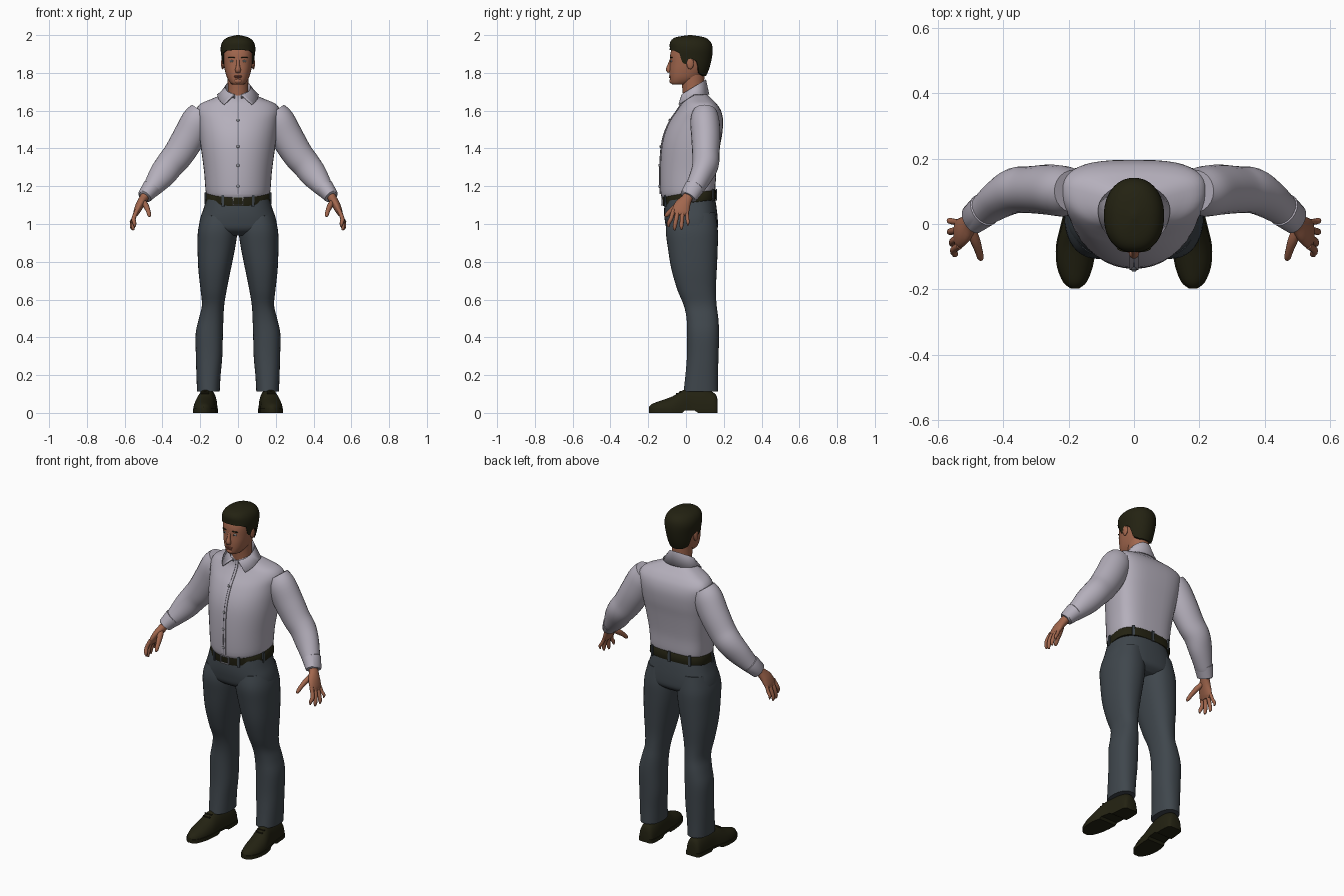
import bpy, bmesh, math
from mathutils import Vector

N = 40


def material(name, r, g, b):
    m = bpy.data.materials.new(name)
    m.diffuse_color = (r, g, b, 1)
    return m


SHIRT = material("shirt grey", 0.46, 0.43, 0.50)
PANTS = material("trouser slate", 0.050, 0.062, 0.073)
SKIN = material("skin", 0.36, 0.135, 0.075)
DARK = material("dark olive", 0.017, 0.016, 0.006)
LIPS = material("lip brown", 0.25, 0.075, 0.05)
EYE = material("eye pale", 0.40, 0.45, 0.50)
METAL = material("metal grey", 0.30, 0.30, 0.33)
SEAM = material("seam grey", 0.20, 0.19, 0.23)


def smooth(rows, k=4):
    """Catmull-Rom resampling of rows of numbers."""
    out = []
    for i in range(len(rows) - 1):
        p0, p1, p2, p3 = (rows[min(max(j, 0), len(rows) - 1)] for j in (i - 1, i, i + 1, i + 2))
        for s in range(k):
            t = s / k
            out.append([0.5 * (2 * b + (c - a) * t + (2 * a - 5 * b + 4 * c - d) * t * t
                               + (3 * b - a - 3 * c + d) * t ** 3)
                        for a, b, c, d in zip(p0, p1, p2, p3)])
    return out + [list(rows[-1])]


def oval(a, hw, yf, yb, ef=2.0, eb=2.0, mid=0.5):
    """Point on a section; the angle starts at the front."""
    s, c = math.sin(a), math.cos(a)
    e = 2 / (ef if c > 0 else eb)
    ym = yf + (yb - yf) * mid
    depth = ym - yf if c > 0 else yb - ym
    return (math.copysign(abs(s) ** e, s) * hw, ym - math.copysign(abs(c) ** e, c) * depth)


def loft(name, rings, mat, closed=True, caps=True):
    bm = bmesh.new()
    vs = [[bm.verts.new(p) for p in r] for r in rings]
    n = len(rings[0])
    for a, b in zip(vs, vs[1:]):
        for j in range(n if closed else n - 1):
            bm.faces.new((a[j], a[(j + 1) % n], b[(j + 1) % n], b[j]))
    if caps:
        bm.faces.new(vs[0])
        bm.faces.new(vs[-1])
    bmesh.ops.recalc_face_normals(bm, faces=bm.faces)
    me = bpy.data.meshes.new(name)
    bm.to_mesh(me)
    bm.free()
    me.materials.append(mat)
    ob = bpy.data.objects.new(name, me)
    bpy.context.collection.objects.link(ob)
    return ob


def tilt(y, z):
    """The waistline rises toward the back."""
    return z + 0.12 * y * max(0, min(1, (1.3 - z) / 0.12)) * max(0, min(1, (z - 1.0) / 0.08))


def body(name, rows, mat, side=1, ef=2.0, eb=2.0, mid=0.5, k=4):
    """Upright loft; rows are z, centre x, half width, front y, back y."""
    rings = []
    for z, cx, hw, yf, yb in smooth(rows, k):
        pts = [oval(2 * math.pi * j / N, hw, yf, yb, ef, eb, mid) for j in range(N)]
        rings.append([(side * (cx + x), y, tilt(y, z)) for x, y in pts])
    return loft(name, rings, mat)


def tube(name, rows, mat, side=1, n=24, k=4):
    """Limb loft; rows are x, y, z, radius along y, radius across."""
    rows = smooth(rows, k)
    ps = [Vector(r[:3]) for r in rows]
    rings = []
    for i, r in enumerate(rows):
        d = (ps[min(i + 1, len(ps) - 1)] - ps[max(i - 1, 0)]).normalized()
        u = (Vector((0, 1, 0)) - d * d.y).normalized()
        v = d.cross(u)
        ring = []
        for j in range(n):
            a = 2 * math.pi * j / n
            p = ps[i] + u * (math.cos(a) * r[3]) + v * (math.sin(a) * r[4])
            ring.append((p.x * side, p.y, p.z))
        rings.append(ring)
    return loft(name, rings, mat)


def blob(name, loc, size, mat):
    bpy.ops.mesh.primitive_uv_sphere_add(segments=16, ring_count=10, radius=1, location=loc)
    ob = bpy.context.object
    ob.name, ob.scale = name, size
    ob.data.materials.append(mat)
    return ob


def box(name, loc, size, mat):
    bpy.ops.mesh.primitive_cube_add(size=1, location=loc)
    ob = bpy.context.object
    ob.name, ob.scale = name, size
    ob.data.materials.append(mat)
    return ob


# Shirt body
torso = [(1.15, 0, .165, -.120, .150), (1.175, 0, .172, -.134, .156), (1.28, 0, .180, -.137, .161),
         (1.40, 0, .196, -.130, .178), (1.48, 0, .206, -.113, .192), (1.55, 0, .215, -.082, .196),
         (1.60, 0, .222, -.048, .185), (1.635, 0, .200, -.026, .163), (1.66, 0, .145, -.018, .138),
         (1.685, 0, .085, -.015, .113), (1.70, 0, .064, -.010, .103)]
body("shirt_body", torso, SHIRT, ef=2.1, eb=3.0, mid=0.62)

# Button strip with centre seam and buttons
front = [(r[0], r[3]) for r in smooth(torso) if 1.165 < r[0] < 1.68]
for name, w, off, mat in (("button_strip", .014, .004, SHIRT), ("strip_seam", .0016, .0055, SEAM)):
    loft(name, [[(-w, y + .01, tilt(y, z)), (-w, y - off, tilt(y, z)), (w, y - off, tilt(y, z)),
                 (w, y + .01, tilt(y, z))] for z, y in front], mat)
for z in (1.20, 1.31, 1.41, 1.55):
    y = min(front, key=lambda f: abs(f[0] - z))[1]
    blob("shirt_button", (0, y - .006, z), (.008, .004, .008), METAL)

# Folded collar, open at the front
cols = [[], [], []]
for i in range(41):
    t = -math.pi + 0.25 + (2 * math.pi - 0.5) * i / 40      # zero at the back
    s, a = (1 if t > 0 else -1), math.pi - abs(t)           # angle from the front
    b = 0.75 + (a - 0.25) * (math.pi - 0.75) / (math.pi - 0.25)
    cols[0].append((s * .060 * math.sin(a), .042 - .058 * math.cos(a), 1.665))
    cols[1].append((s * .068 * math.sin(a), .040 - .066 * math.cos(a), 1.722 - .040 * math.cos(a)))
    cols[2].append((s * .108 * math.sin(b), .042 - (.108 if b < 1.57 else .078) * math.cos(b),
                    1.685 - .072 * max(0, math.cos(b))))
collar = loft("collar", cols, SHIRT, closed=False, caps=False)
mod = collar.modifiers.new("thickness", "SOLIDIFY")
mod.thickness, mod.offset = .007, 0

# Trouser seat, belt, loops and buckle
body("trouser_seat", [(1.135, 0, .166, -.112, .150), (1.08, 0, .182, -.116, .160),
                      (1.02, 0, .202, -.112, .168), (.97, 0, .200, -.100, .165),
                      (.94, 0, .13, -.06, .13)], PANTS, ef=2.4, eb=2.6)
body("belt", [(1.110, 0, .176, -.121, .157), (1.115, 0, .178, -.123, .159),
              (1.158, 0, .174, -.126, .158), (1.162, 0, .171, -.122, .155)], DARK, ef=2.1, eb=2.8, mid=.6, k=1)
for a in (.45, 1.3, 2.5, -.45, -1.3, -2.5, math.pi):
    x, y = oval(a, .178, -.126, .160, 2.1, 2.8, .6)
    loop = box("belt_loop", (x, y, tilt(y, 1.136)), (.014, .008, .062), PANTS)
    loop.rotation_euler.z = math.atan2(x * .5, -y)
for x in (-.026, .026):
    box("buckle_side", (x, -.126, 1.122), (.006, .010, .046), METAL)
for z in (1.101, 1.143):
    box("buckle_bar", (0, -.127, z), (.056, .010, .005), METAL)

# Parts that come in left and right pairs
for s in (1, -1):
    body("trouser_leg", [(1.05, .098, .092, -.095, .155), (.97, .107, .104, -.107, .168),
                         (.88, .114, .100, -.097, .168), (.76, .124, .086, -.077, .163),
                         (.65, .129, .069, -.045, .158), (.57, .132, .059, -.012, .162),
                         (.50, .142, .065, .003, .171), (.42, .152, .072, .006, .175),
                         (.30, .153, .070, .005, .172), (.20, .156, .064, -.003, .169),
                         (.112, .157, .060, -.013, .169)], PANTS, s, 2.3, 2.3)
    tube("sleeve", [(.185, .10, 1.59, .065, .072), (.215, .10, 1.545, .077, .085),
                    (.26, .105, 1.46, .077, .086), (.315, .105, 1.37, .072, .081),
                    (.36, .103, 1.315, .070, .076), (.405, .08, 1.255, .060, .070),
                    (.455, .045, 1.19, .050, .050), (.478, .028, 1.165, .046, .040)], SHIRT, s)
    tube("cuff", [(.455, .045, 1.195, .047, .046), (.458, .043, 1.191, .053, .051),
                  (.494, .014, 1.146, .047, .039), (.496, .012, 1.143, .041, .033)], SHIRT, s, k=1)
    # Hand
    tube("palm", [(.482, .02, 1.165, .028, .024), (.500, .005, 1.135, .029, .023),
                  (.520, -.018, 1.100, .042, .022), (.536, -.030, 1.065, .045, .017),
                  (.542, -.032, 1.047, .036, .011)], SKIN, s)
    for name, y0, y1, x1, z1, r in (("index_finger", -.066, -.092, .545, .985, .011),
                                    ("middle_finger", -.042, -.060, .553, .967, .0115),
                                    ("ring_finger", -.018, -.024, .560, .970, .011),
                                    ("little_finger", .004, .010, .562, .992, .0095)):
        tube(name, [(.534, y0, 1.075, r, r), (.552, (y0 + y1) / 2, 1.03, r, r),
                    (x1 + .003, y1, z1 + .018, r * .9, r * .9), (x1, y1, z1, r * .35, r * .35)],
             SKIN, s, 12)
    tube("thumb", [(.505, -.005, 1.125, .016, .014), (.488, -.045, 1.098, .017, .015),
                   (.476, -.080, 1.070, .013, .012), (.470, -.102, 1.048, .011, .010),
                   (.468, -.109, 1.038, .004, .004)], SKIN, s, 12)
    # Shoe upper and sole, lofted from heel to toe: y, centre x, half width, height
    shoe = smooth([(.168, .157, .028, .06), (.155, .157, .043, .10), (.10, .158, .049, .125),
                   (.03, .164, .050, .130), (-.02, .172, .054, .118), (-.07, .178, .058, .088),
                   (-.13, .181, .052, .066), (-.178, .181, .033, .048), (-.197, .181, .010, .03)])
    upper, sole = [], []
    for y, cx, hw, h in shoe:
        arc = [math.pi * j / 16 for j in range(17)]
        upper.append([(s * (cx + hw * math.cos(a)), y, .012 + (h - .012) * math.sin(a) ** .8) for a in arc])
        lift = .012 if -.02 < y < .05 else 0
        w = hw + .003
        sole.append([(s * (cx + dx * w), y, z) for dx, z in ((-1, .022), (1, .022), (1, lift), (-1, lift))])
    loft("shoe_upper", upper, DARK)
    loft("shoe_sole", sole, DARK)
    for y, z in ((-.030, .112), (-.048, .102)):
        box("shoe_lace", (s * .175, y, z), (.045, .008, .006), DARK)
    # Ear, eye and brow
    blob("ear", (s * .081, .022, 1.850), (.009, .019, .031), SKIN)
    blob("eye", (s * .032, -.0775, 1.862), (.0125, .006, .0055), EYE)
    blob("iris", (s * .032, -.0815, 1.862), (.0045, .003, .005), DARK)
    brow = blob("brow", (s * .034, -.0785, 1.881), (.019, .006, .0035), DARK)
    brow.rotation_euler.z = s * .25

# Neck and head
body("neck", [(1.66, 0, .056, -.014, .098), (1.72, 0, .054, -.020, .095), (1.79, 0, .056, -.030, .098)], SKIN)
body("head", [(1.738, 0, .022, -.066, .0), (1.744, 0, .038, -.079, .025), (1.772, 0, .057, -.085, .075),
              (1.81, 0, .069, -.087, .105), (1.85, 0, .076, -.085, .122), (1.90, 0, .080, -.083, .130),
              (1.94, 0, .078, -.070, .127), (1.97, 0, .058, -.045, .10), (1.982, 0, .02, .0, .05)],
     SKIN, ef=2.4, eb=2.1)
tube("nose", [(0, -.079, 1.873, .006, .008), (0, -.087, 1.842, .010, .009),
              (0, -.092, 1.817, .014, .015), (0, -.087, 1.803, .008, .012)], SKIN, n=16)
blob("upper_lip", (0, -.083, 1.783), (.023, .008, .0035), LIPS)
blob("lower_lip", (0, -.083, 1.776), (.019, .0085, .004), LIPS)
blob("chin", (0, -.070, 1.757), (.024, .018, .016), SKIN)

# Hair cap with a hairline that drops at the sideburns and nape
profile = smooth([(1.77, .062, -.05, .100), (1.82, .077, -.07, .122), (1.88, .087, -.085, .137),
                  (1.93, .092, -.086, .141), (1.965, .082, -.083, .130), (1.988, .055, -.055, .098),
                  (2.0, .006, .015, .03)], 8)
hairline = [(0, 1.922), (.7, 1.918), (1.05, 1.905), (1.2, 1.85), (1.5, 1.845), (1.62, 1.875),
            (1.85, 1.86), (2.05, 1.80), (2.5, 1.785), (3.2, 1.782)]


def lerp_rows(rows, x):
    for a, b in zip(rows, rows[1:]):
        if x <= b[0]:
            f = max(0, (x - a[0]) / (b[0] - a[0]))
            return [p + (q - p) * f for p, q in zip(a, b)]
    return list(rows[-1])


rings = []
for i in range(-1, 19):
    v = math.sin(max(i, 0) / 18 * math.pi / 2)
    ring = []
    for j in range(96):
        a = 2 * math.pi * j / 96
        low = lerp_rows(hairline, min(a, 2 * math.pi - a))[1]
        z = low + (2.0 - low) * v
        _, hw, yf, yb = lerp_rows(profile, z)
        x, y = oval(a, hw, yf, yb, 2.3, 2.1)
        if i < 0:                                   # rim turned in to the scalp
            x, y = x * .8, .03 + (y - .03) * .8
        ring.append((x, y, z))
    rings.append(ring)
loft("hair", rings, DARK)

# Smooth shading with sharp edges kept
bpy.ops.object.select_all(action="SELECT")
bpy.context.view_layer.objects.active = collar
bpy.ops.object.shade_smooth_by_angle(angle=math.radians(40))
